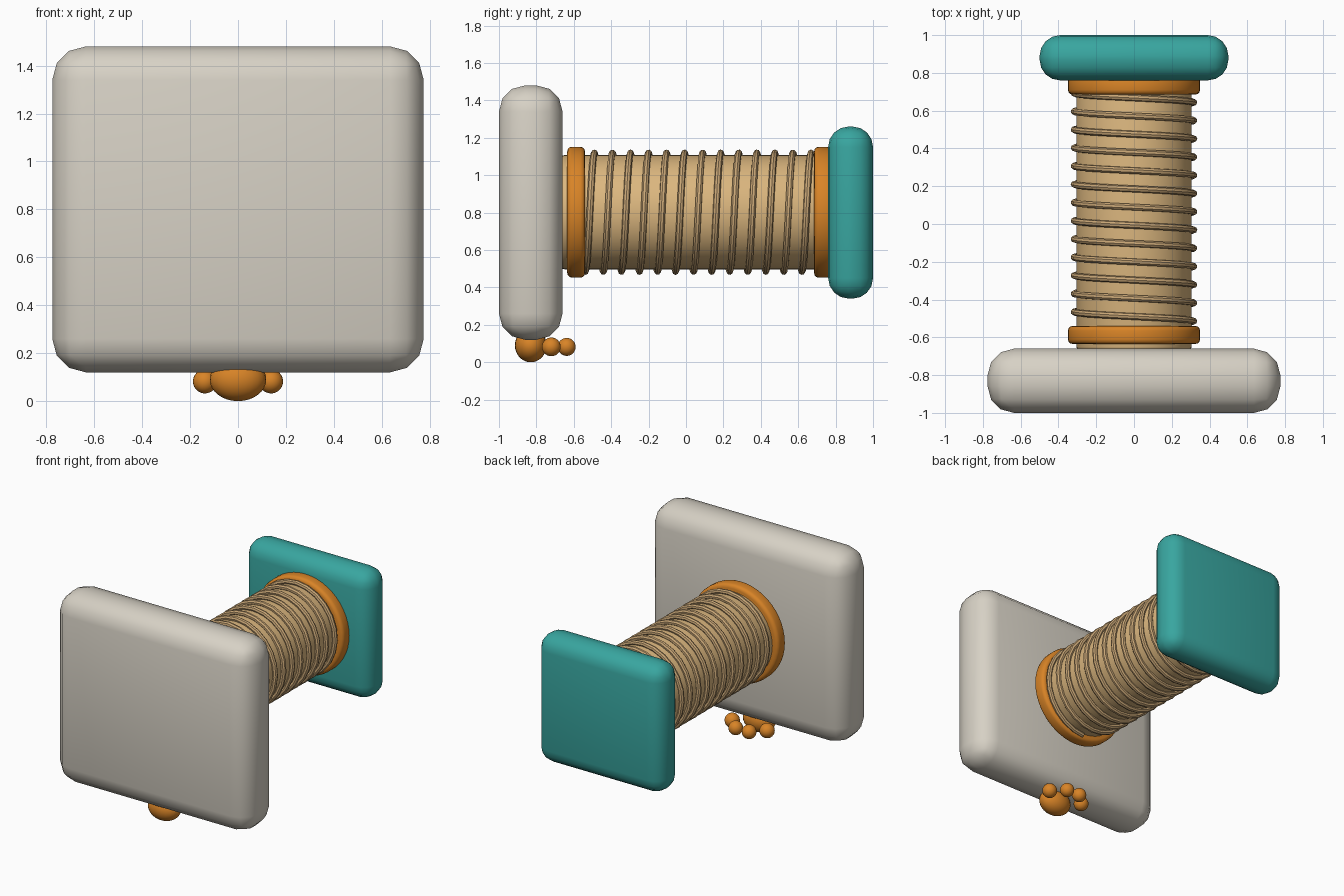
import bpy, math
from mathutils import Vector

if "Cube" in bpy.data.objects:
    bpy.data.objects.remove(bpy.data.objects["Cube"])

AXIS_Z = 0.802   # height of the post's axis


def material(name, colour):
    m = bpy.data.materials.new(name)
    m.use_nodes = True
    m.diffuse_color = (*colour, 1)
    m.node_tree.nodes["Principled BSDF"].inputs["Base Color"].default_value = (*colour, 1)
    return m


GREY = material("warm grey", (0.68, 0.64, 0.56))
TEAL = material("teal", (0.04, 0.38, 0.35))
ORANGE = material("orange", (0.69, 0.23, 0.02))
TAN = material("sisal tan", (0.71, 0.47, 0.21))
ROPE = material("rope tan", (0.58, 0.38, 0.18))


def finish(name, mat, bevel=0, segments=3):
    ob = bpy.context.object
    ob.name = name
    ob.data.materials.append(mat)
    bpy.ops.object.transform_apply(location=False, rotation=True, scale=True)
    if bevel:
        mod = ob.modifiers.new("rounding", "BEVEL")
        mod.width, mod.segments = bevel, segments
        mod.limit_method = "ANGLE"
        bpy.ops.object.modifier_apply(modifier=mod.name)
    bpy.ops.object.shade_smooth_by_angle(angle=math.radians(40))
    return ob


def slab(name, mat, size, centre, bevel, segments):
    bpy.ops.mesh.primitive_cube_add(size=1, location=centre)
    bpy.context.object.scale = size
    finish(name, mat, bevel, segments)


def barrel(name, mat, radius, y0, y1, bevel):
    bpy.ops.mesh.primitive_cylinder_add(
        vertices=48, radius=radius, depth=y1 - y0,
        location=(0, (y0 + y1) / 2, AXIS_Z), rotation=(math.pi / 2, 0, 0))
    finish(name, mat, bevel)


def ball(name, centre, radii):
    bpy.ops.mesh.primitive_uv_sphere_add(segments=24, ring_count=16, radius=1, location=centre)
    bpy.context.object.scale = radii
    finish(name, ORANGE)


# End plates
slab("base_plate", GREY, (1.55, 0.34, 1.36), (0, -0.83, 0.8), 0.14, 3)
slab("top_plate", TEAL, (1.0, 0.24, 0.92), (0, 0.88, 0.8), 0.11, 4)

# Post and its collars
barrel("post", TAN, 0.305, -0.67, 0.78, 0.02)
barrel("base_collar", ORANGE, 0.35, -0.635, -0.54, 0.025)
barrel("top_collar", ORANGE, 0.35, 0.685, 0.78, 0.025)

# Rope wound around the post
PITCH, STEPS, TURNS = 0.0965, 24, 13
curve = bpy.data.curves.new("rope", "CURVE")
curve.dimensions = "3D"
curve.bevel_depth = 0.018
curve.bevel_resolution = 2
curve.use_fill_caps = True
spline = curve.splines.new("POLY")
spline.points.add(STEPS * TURNS)
for i, p in enumerate(spline.points):
    a = -math.pi / 2 + math.tau * i / STEPS
    p.co = (0.317 * math.cos(a), -0.514 + PITCH * a / math.tau,
            AXIS_Z + 0.317 * math.sin(a), 1)
rope = bpy.data.objects.new("rope", curve)
bpy.context.collection.objects.link(rope)
bpy.ops.object.select_all(action="DESELECT")
rope.select_set(True)
bpy.context.view_layer.objects.active = rope
bpy.ops.object.convert(target="MESH")
finish("rope", ROPE)

# Paw under the base plate
ball("paw_pad", (0, -0.83, 0.09), (0.118, 0.085, 0.09))
for side, s in (("left", 1), ("right", -1)):
    ball("outer_toe_" + side, (s * 0.138, -0.72, 0.082), (0.05,) * 3)
    ball("inner_toe_" + side, (s * 0.053, -0.638, 0.082), (0.048,) * 3)
